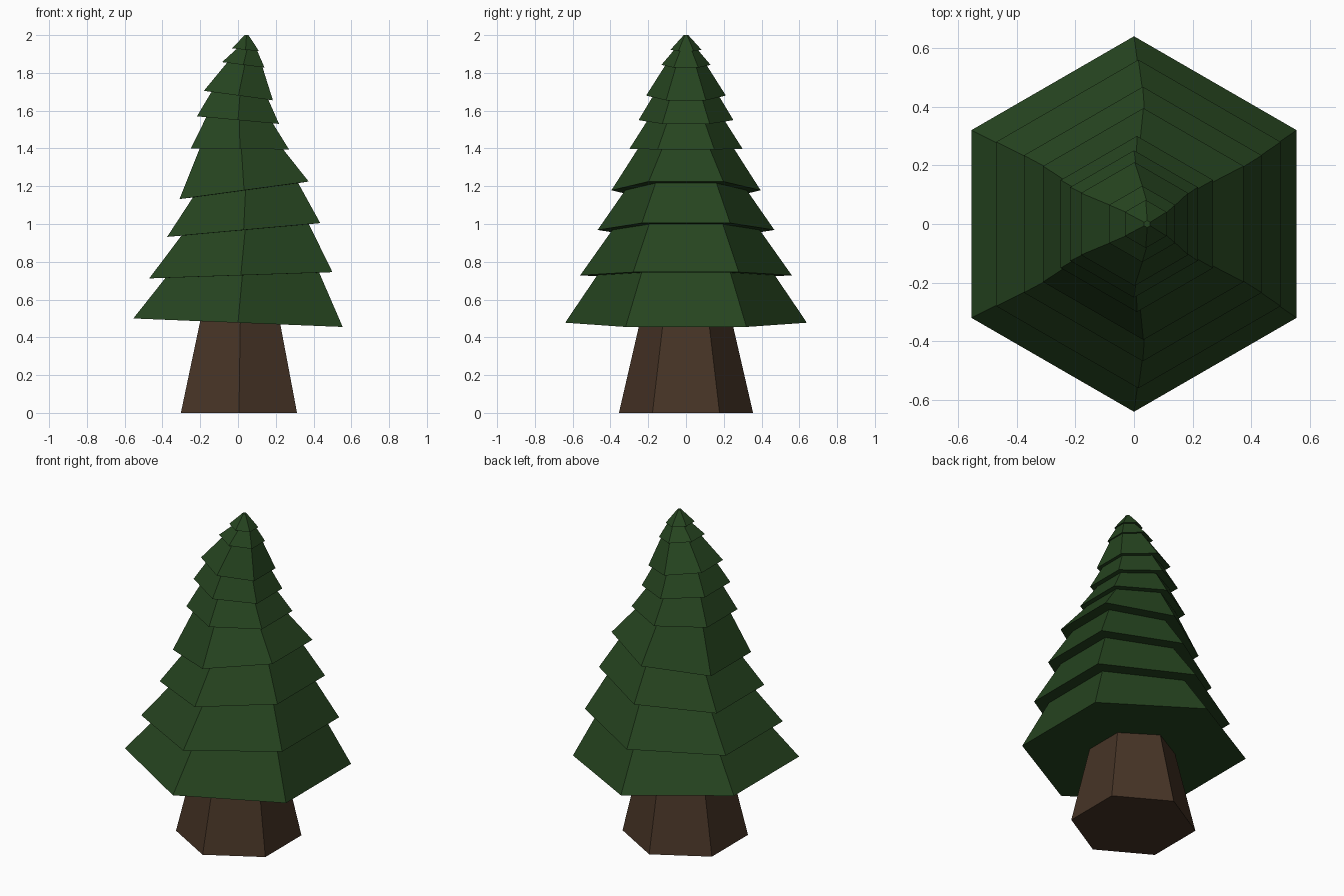
import bpy, bmesh
from math import sin, cos, pi

if "Cube" in bpy.data.objects:
    bpy.data.objects.remove(bpy.data.objects["Cube"])

SIDES = 6


def material(name, rgb):
    m = bpy.data.materials.new(name)
    m.diffuse_color = (*rgb, 1)
    m.use_nodes = True
    m.node_tree.nodes["Principled BSDF"].inputs["Base Color"].default_value = m.diffuse_color
    return m


def ring(bm, cx, left_z, right_z, r):
    """Hexagon with points on +-y, tilted so its left/right edges sit at the given heights."""
    slope = (right_z - left_z) / (2 * r * cos(pi / 6))
    return tilted_ring(bm, cx, (left_z + right_z) / 2, slope, r)


def tilted_ring(bm, cx, z, slope, r):
    verts = []
    for i in range(SIDES):
        a = pi / 2 + 2 * pi * i / SIDES
        verts.append(bm.verts.new((cx + r * cos(a), r * sin(a), z + slope * r * cos(a))))
    return verts


def loft(name, rings, mat, cap_bottom, cap_top):
    """Skin consecutive rings (cx, z, slope, r) with flat quads."""
    bm = bmesh.new()
    loops = [tilted_ring(bm, *r) for r in rings]
    for lo, hi in zip(loops, loops[1:]):
        for i in range(SIDES):
            j = (i + 1) % SIDES
            bm.faces.new((lo[i], lo[j], hi[j], hi[i]))
    if cap_bottom:
        bm.faces.new(loops[0][::-1])
    if cap_top:
        bm.faces.new(loops[-1])
    me = bpy.data.meshes.new(name)
    bm.to_mesh(me)
    bm.free()
    me.materials.append(mat)
    ob = bpy.data.objects.new(name, me)
    bpy.context.collection.objects.link(ob)
    return ob


green = material("needles", (0.019, 0.058, 0.014))
brown = material("bark", (0.062, 0.034, 0.019))

# Trunk, its top meeting the tilted underside of the lowest tier
trunk_top = (0.012, 0.477, -0.04, 0.245)
loft("trunk", [(0.005, 0, 0, 0.355), trunk_top], brown, True, False)

# Branch tiers: centre x, left height, right height, rim radius, inner radius
tiers = [
    (0.000, 0.500, 0.455, 0.640, None),
    (0.015, 0.712, 0.745, 0.560, 0.470),
    (0.030, 0.932, 1.005, 0.468, 0.390),
    (0.032, 1.132, 1.225, 0.395, 0.322),
    (0.010, 1.400, 1.395, 0.300, 0.255),
    (0.000, 1.570, 1.530, 0.251, 0.203),
    (0.002, 1.705, 1.655, 0.211, 0.173),
    (0.028, 1.857, 1.828, 0.130, 0.108),
    (0.040, 1.930, 1.915, 0.082, 0.062),
]
rings = [trunk_top]
for cx, left, right, r, inner in tiers:
    z, slope = (left + right) / 2, (right - left) / (2 * r * cos(pi / 6))
    if inner:
        rings.append((cx + 0.008, z, slope, inner))
    rings.append((cx, z, slope, r))
rings.append((0.045, 2.0, 0, 0.012))
loft("branches", rings, green, False, True)
